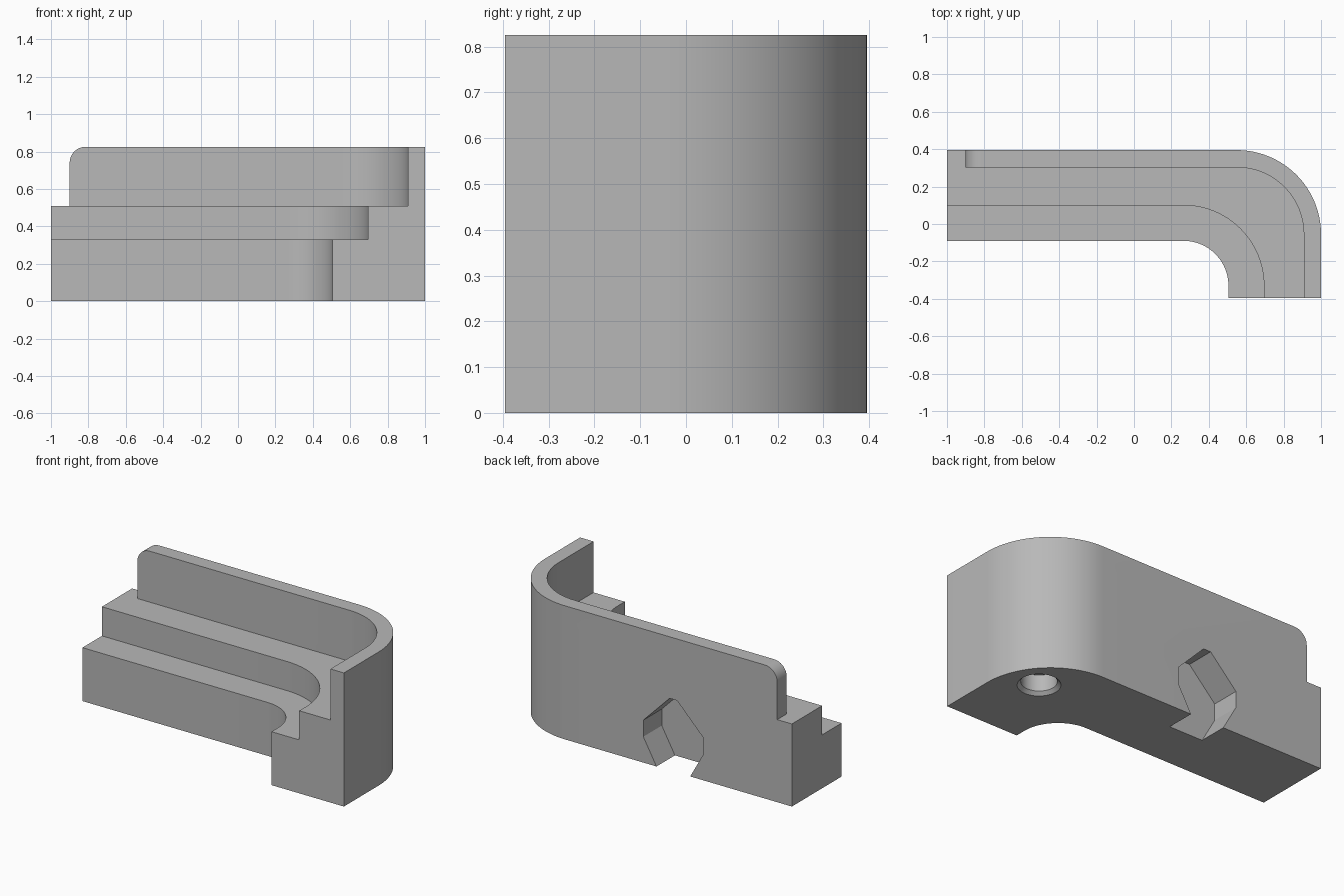
import bpy, bmesh, math

cube = bpy.data.objects.get("Cube")
if cube:
    bpy.data.objects.remove(cube, do_unlink=True)

grey = bpy.data.materials.new("plain grey")
grey.use_nodes = True
COLOUR = (0.48, 0.48, 0.48, 1)
grey.diffuse_color = COLOUR
grey.node_tree.nodes["Principled BSDF"].inputs["Base Color"].default_value = COLOUR

ARC_STEPS = 24
END_X, END_Y = -1.0, -0.395
INNER = (0.265, -0.33)   # centre of the two inner bends
OUTER = (0.55, -0.055)   # centre of the two wall bends


def make_object(name, bm):
    bmesh.ops.recalc_face_normals(bm, faces=bm.faces)
    mesh = bpy.data.meshes.new(name)
    bm.to_mesh(mesh)
    bm.free()
    mesh.materials.append(grey)
    obj = bpy.data.objects.new(name, mesh)
    bpy.context.collection.objects.link(obj)
    return obj


def rail(centre, radius):
    """Straight run, quarter bend, straight run."""
    cx, cy = centre
    points = [(END_X, cy + radius)]
    for i in range(ARC_STEPS + 1):
        a = math.pi / 2 * (1 - i / ARC_STEPS)
        points.append((cx + radius * math.cos(a), cy + radius * math.sin(a)))
    return points + [(cx + radius, END_Y)]


def loft(name, rings):
    bm = bmesh.new()
    rings = [[bm.verts.new(p) for p in ring] for ring in rings]
    n = len(rings[0])
    for a, b in zip(rings, rings[1:]):
        for k in range(n):
            m = (k + 1) % n
            bm.faces.new((a[k], a[m], b[m], b[k]))
    bm.faces.new(rings[0])
    bm.faces.new(rings[-1][::-1])
    return make_object(name, bm)


def prism_y(name, outline, y0, y1):
    return loft(name, [[(x, y, z) for x, z in outline] for y in (y0, y1)])


# Stepped body: each profile corner follows its own bent rail
front, step = rail(INNER, 0.24), rail(INNER, 0.43)
wall_in, wall_out = rail(OUTER, 0.358), rail(OUTER, 0.45)
LOW, MID, TOP = 0.33, 0.51, 0.825
corners = [(front, 0), (front, LOW), (step, LOW), (step, MID),
           (wall_in, MID), (wall_in, TOP), (wall_out, TOP), (wall_out, 0)]
body = loft("stepped_corner_body",
            [[(*path[i], z) for path, z in corners] for i in range(len(front))])

# Rounded free end of the back wall
r = 0.085
arc = [(-0.9 + r - r * math.cos(a), TOP - r + r * math.sin(a))
       for a in (math.pi / 2 * i / 12 for i in range(13))]
wall_cut = prism_y("wall_end_cutter",
                   [(-1.1, MID), (-0.9, MID)] + arc + [(-0.9 + r, 0.95), (-1.1, 0.95)],
                   0.25, 0.5)

# Arrow-shaped notch in the back, open at the bottom
half = [(0.1, -0.03), (0.115, 0), (0.205, 0.16), (0.205, 0.262), (0.025, 0.445)]
outline = [(-0.19 + x, z) for x, z in half] + [(-0.19 - x, z) for x, z in reversed(half)]
notch_cut = prism_y("notch_cutter", outline, 0.215, 0.5)

# Round blind hole underneath, with a chamfered mouth
hole_rings = [(0.14, -0.02), (0.12, 0), (0.1, 0.02), (0.1, 0.12)]
hole_cut = loft("hole_cutter", [
    [(0.765 + rad * math.cos(t), 0.105 + rad * math.sin(t), z)
     for t in (math.tau * k / 40 for k in range(40))] for rad, z in hole_rings])

# Cut the body and discard the cutters
cutters = [wall_cut, notch_cut, hole_cut]
for cutter in cutters:
    cutter.hide_render = True
    mod = body.modifiers.new(cutter.name, 'BOOLEAN')
    mod.operation = 'DIFFERENCE'
    mod.solver = 'EXACT'
    mod.object = cutter
bpy.context.view_layer.update()
result = bpy.data.meshes.new_from_object(
    body.evaluated_get(bpy.context.evaluated_depsgraph_get()))
body.modifiers.clear()
body.data = result
for cutter in cutters:
    bpy.data.objects.remove(cutter, do_unlink=True)

# Smooth bends, sharp edges
bpy.ops.object.select_all(action='DESELECT')
body.select_set(True)
bpy.context.view_layer.objects.active = body
bpy.ops.object.shade_smooth_by_angle(angle=math.radians(25))
